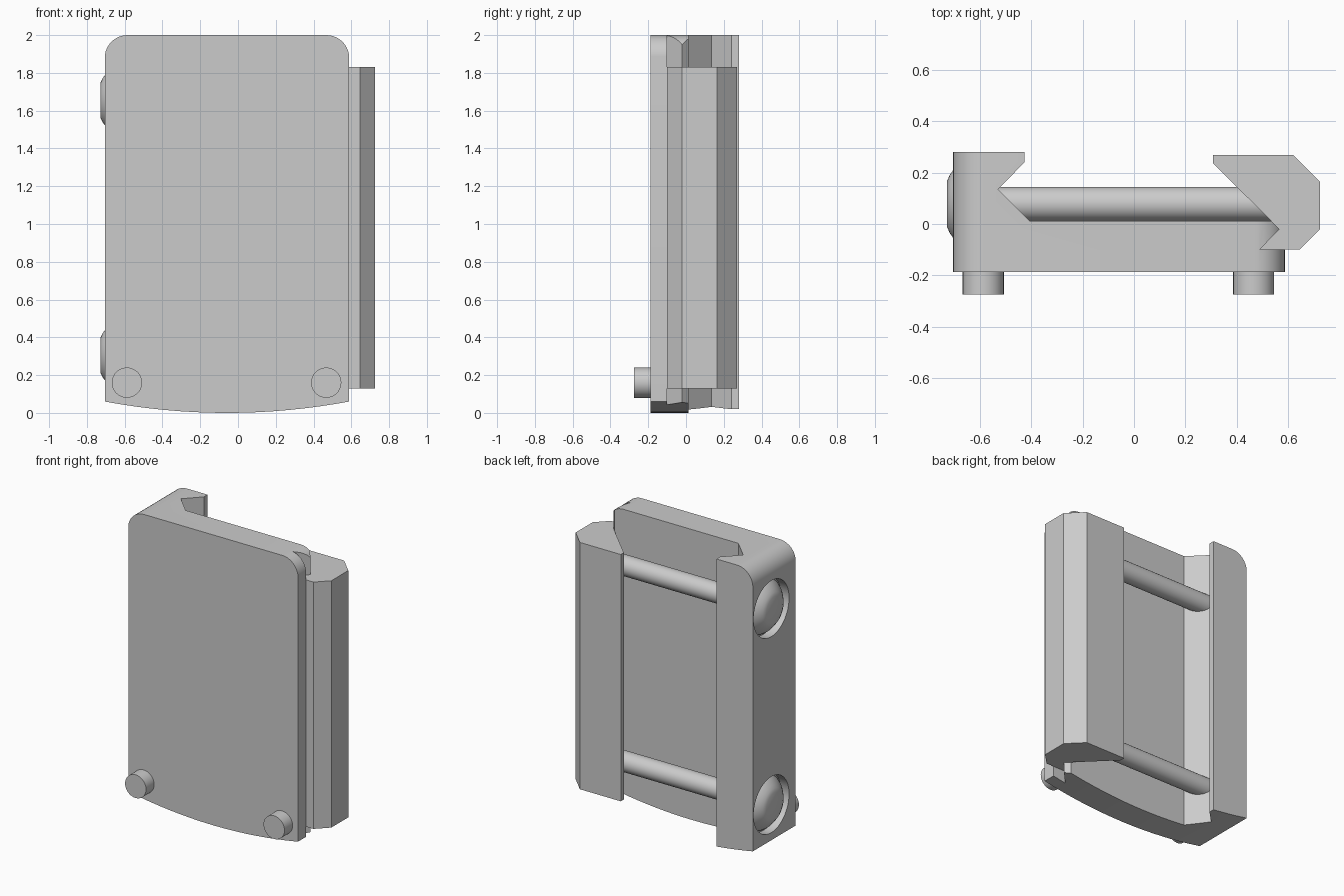
import bpy, bmesh
from math import sin, cos, pi, radians
from mathutils import Vector, Matrix

if "Cube" in bpy.data.objects:
    bpy.data.objects.remove(bpy.data.objects["Cube"])


def prism(name, pts, to3d, a, b):
    """Extrude a 2D outline between depths a and b; to3d maps (u, v, depth) to a point."""
    bm = bmesh.new()
    face = bm.faces.new([bm.verts.new(to3d(u, v, a)) for u, v in pts])
    ext = bmesh.ops.extrude_face_region(bm, geom=[face])
    move = Vector(to3d(0, 0, b)) - Vector(to3d(0, 0, a))
    bmesh.ops.translate(bm, vec=move, verts=[g for g in ext["geom"] if isinstance(g, bmesh.types.BMVert)])
    return finish(name, bm)


def lathe(name, profile, centre, axis, steps=40):
    """Turn (radius, distance) points around an axis, with flat end caps."""
    bm = bmesh.new()
    rot = Vector((0, 0, 1)).rotation_difference(Vector(axis)).to_matrix().to_4x4()
    rings = [[bm.verts.new((r * cos(2 * pi * i / steps), r * sin(2 * pi * i / steps), d))
              for i in range(steps)] for r, d in profile]
    for lo, hi in zip(rings, rings[1:]):
        for i in range(steps):
            j = (i + 1) % steps
            bm.faces.new((lo[i], lo[j], hi[j], hi[i]))
    bm.faces.new(rings[0])
    bm.faces.new(rings[-1])
    bm.transform(Matrix.Translation(centre) @ rot)
    return finish(name, bm)


def finish(name, bm):
    bmesh.ops.recalc_face_normals(bm, faces=bm.faces[:])
    mesh = bpy.data.meshes.new(name)
    bm.to_mesh(mesh)
    bm.free()
    obj = bpy.data.objects.new(name, mesh)
    bpy.context.collection.objects.link(obj)
    return obj


def activate(obj):
    bpy.ops.object.select_all(action="DESELECT")
    obj.select_set(True)
    bpy.context.view_layer.objects.active = obj


def boolean(obj, cutter, operation):
    mod = obj.modifiers.new("cut", "BOOLEAN")
    mod.object, mod.operation, mod.solver = cutter, operation, "EXACT"
    activate(obj)
    bpy.ops.object.modifier_apply(modifier=mod.name)
    bpy.data.objects.remove(cutter)


def smooth(obj):
    activate(obj)
    bpy.ops.object.shade_smooth_by_angle(angle=radians(30))


def along_z(u, v, d):
    return (u, v, d)


def along_y(u, v, d):
    return (u, d, v)


LEFT, RIGHT, CORNER = -0.705, 0.588, 0.12
SCREW_Y, SCREW_Z = 0.078, (0.305, 1.655)

# Main plate with the fixed dovetail jaw on the left
section = [(LEFT, -0.187), (RIGHT, -0.187), (RIGHT, -0.10), (0.49, -0.10), (0.567, -0.02),
           (0.535, 0.012), (-0.407, 0.012), (-0.53, 0.135), (-0.428, 0.24), (-0.428, 0.28), (LEFT, 0.28)]
plate = prism("plate", section, along_z, -0.1, 2.1)

# Front outline: bowed bottom edge and rounded top corners
mid, half = (LEFT + RIGHT) / 2, (RIGHT - LEFT) / 2
outer = half + 0.05
outline = []
for i in range(17):
    t = -1 + i / 8
    outline.append((mid + t * half, 0.06 * t * t))
outline[0] = (LEFT - 0.0005, 0.06)
outline[-1] = (RIGHT + 0.0005, 0.06)
for cx, start in ((RIGHT - CORNER, 0), (LEFT + CORNER, pi / 2)):
    for i in range(11):
        a = start + i * pi / 20
        r = CORNER + 0.0005
        outline.append((cx + r * cos(a), 2 - CORNER + CORNER * sin(a)))
boolean(plate, prism("outline_cutter", outline, along_y, -0.5, 0.5), "INTERSECT")

# Counterbores for the screw heads
for z in SCREW_Z:
    bore = lathe("bore_cutter", [(0.193, 0), (0.193, 0.2)], (-0.645, SCREW_Y, z), (-1, 0, 0), 48)
    boolean(plate, bore, "DIFFERENCE")
smooth(plate)

# Sliding clamp jaw on the right
prism("clamp_jaw", [(0.308, 0.27), (0.62, 0.27), (0.725, 0.165), (0.725, -0.02), (0.645, -0.10),
                    (0.49, -0.10), (0.567, -0.02), (0.308, 0.237)], along_z, 0.13, 1.83)

# Clamp screws: domed heads and cross rods
for label, z in zip(("lower", "upper"), SCREW_Z):
    head = [(0.18, -0.01), (0.18, 0.01), (0.162, 0.035), (0.13, 0.062), (0.113, 0.074), (0.09, 0.084)]
    smooth(lathe(label + "_screw_head", head, (-0.645, SCREW_Y, z), (-1, 0, 0)))
    smooth(lathe(label + "_screw_rod", [(0.067, 0), (0.067, 1.22)], (-0.64, SCREW_Y, z), (1, 0, 0)))

# Locating pegs on the front
for side, x in (("left", -0.588), ("right", 0.467)):
    smooth(lathe(side + "_peg", [(0.08, 0), (0.08, 0.105)], (x, -0.17, 0.16), (0, -1, 0)))
